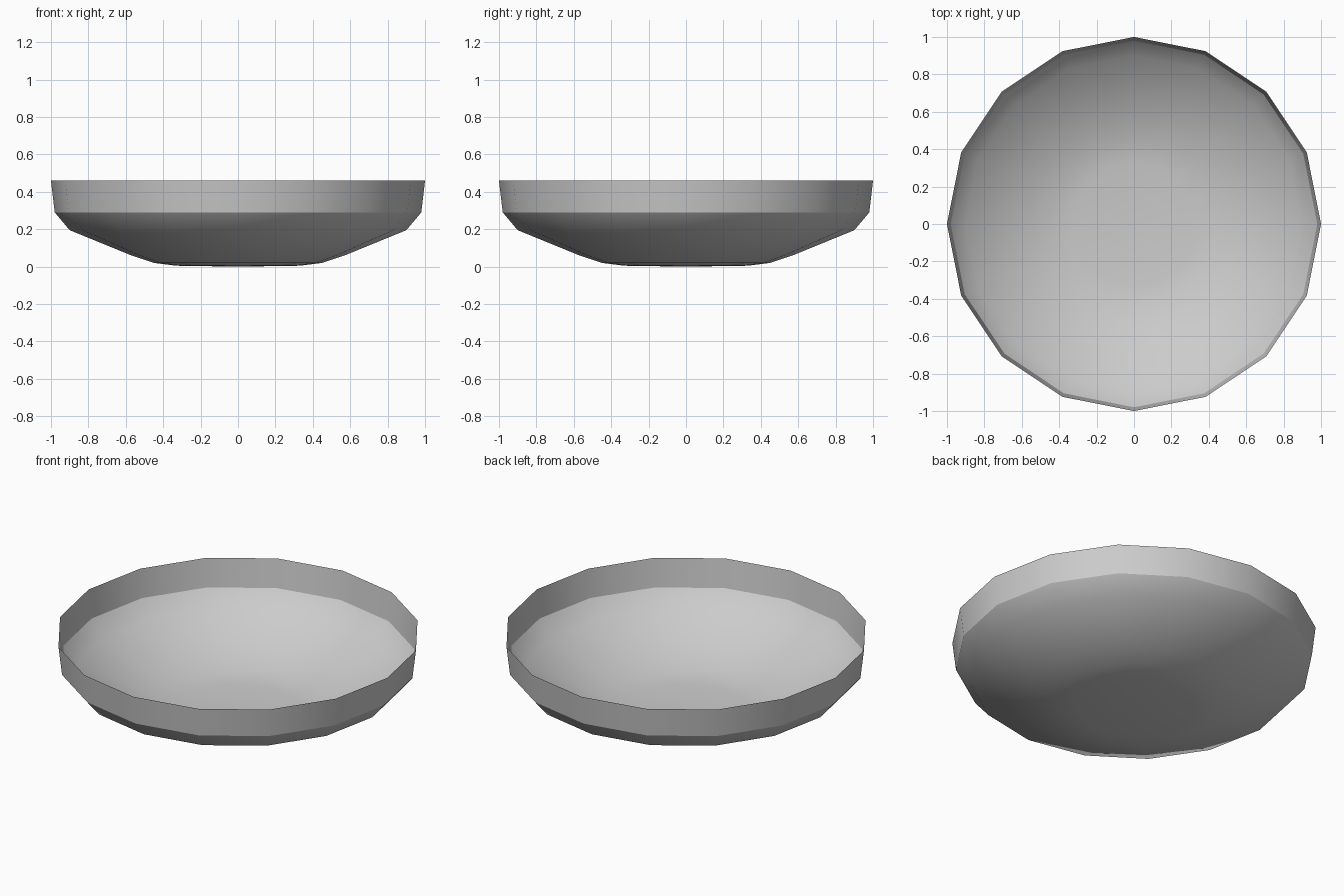
import bpy, bmesh, math

if "Cube" in bpy.data.objects:
    bpy.data.objects.remove(bpy.data.objects["Cube"])

SIDES = 16
# Bowl profile from base to rim: (radius, height)
PROFILE = [(0.33, 0.005), (0.45, 0.02), (0.57, 0.06),
           (0.90, 0.195), (0.98, 0.29), (1.0, 0.46)]

bm = bmesh.new()


def ring(r, z):
    return [bm.verts.new((r * math.cos(math.tau * i / SIDES),
                          r * math.sin(math.tau * i / SIDES), z))
            for i in range(SIDES)]


rings = [ring(r, z) for r, z in PROFILE]

# Base fan
centre = bm.verts.new((0, 0, 0))
for i in range(SIDES):
    bm.faces.new((centre, rings[0][(i + 1) % SIDES], rings[0][i]))

# Thin open wall, normals outward
for low, high in zip(rings, rings[1:]):
    for i in range(SIDES):
        j = (i + 1) % SIDES
        bm.faces.new((low[i], low[j], high[j], high[i]))

mesh = bpy.data.meshes.new("bowl")
bm.to_mesh(mesh)
bm.free()
bowl = bpy.data.objects.new("bowl", mesh)
bpy.context.collection.objects.link(bowl)

# Smooth body with a crisp crease below the upright rim
bpy.context.view_layer.objects.active = bowl
bowl.select_set(True)
bpy.ops.object.shade_smooth_by_angle(angle=math.radians(30))
